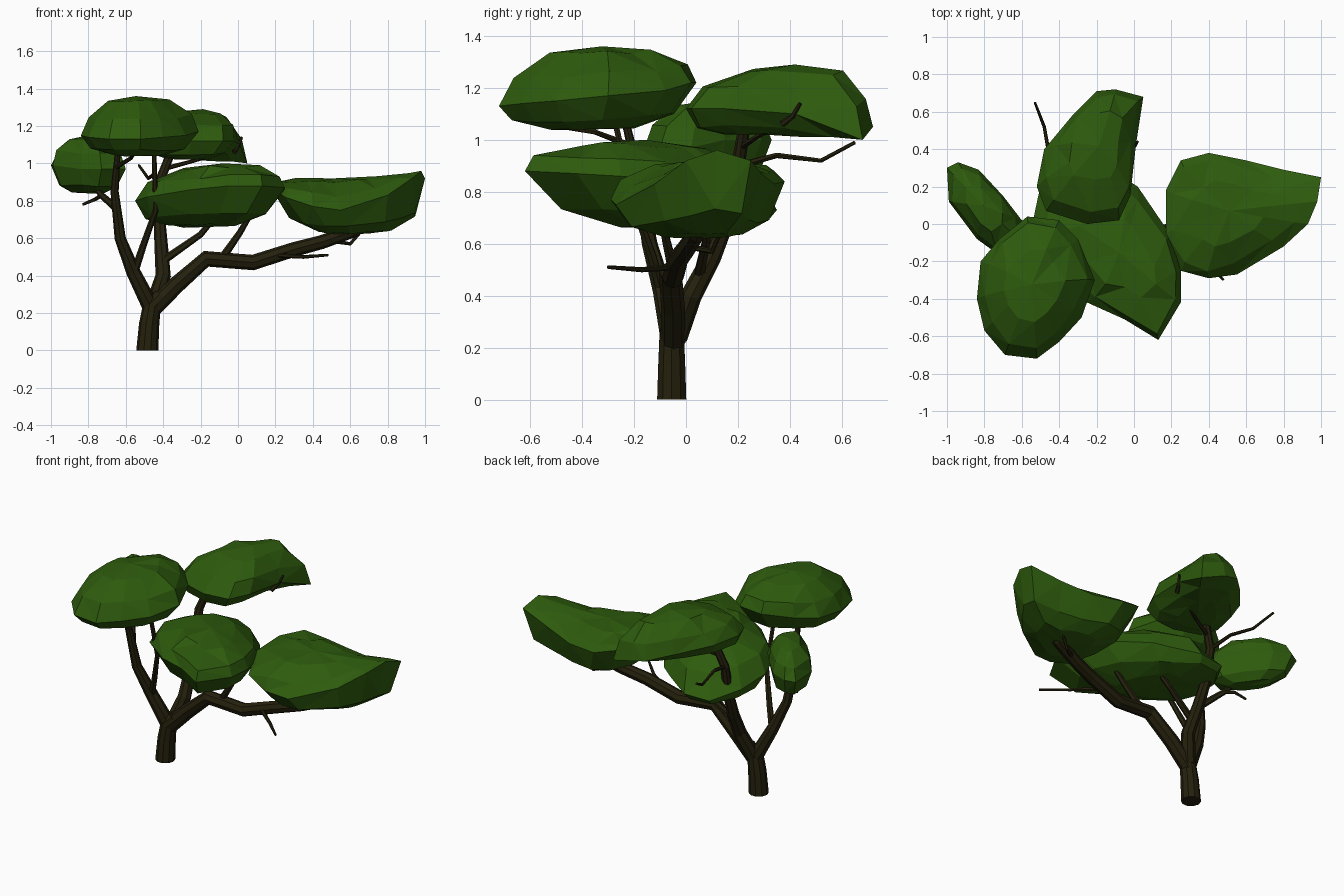
import bpy, bmesh, math, random
from mathutils import Vector

random.seed(4)

if "Cube" in bpy.data.objects:
    bpy.data.objects.remove(bpy.data.objects["Cube"], do_unlink=True)


def make_material(name, colour):
    mat = bpy.data.materials.new(name)
    mat.use_nodes = True
    mat.diffuse_color = colour
    shader = next(n for n in mat.node_tree.nodes if n.type == 'BSDF_PRINCIPLED')
    shader.inputs["Base Color"].default_value = colour
    shader.inputs["Roughness"].default_value = 0.9
    return mat


leaf_green = make_material("leaf green", (0.027, 0.105, 0.004, 1))
bark_brown = make_material("bark brown", (0.018, 0.015, 0.004, 1))


def finish(name, bm, material):
    bmesh.ops.recalc_face_normals(bm, faces=bm.faces)
    mesh = bpy.data.meshes.new(name)
    bm.to_mesh(mesh)
    bm.free()
    mesh.materials.append(material)
    obj = bpy.data.objects.new(name, mesh)
    bpy.context.scene.collection.objects.link(obj)
    return obj


def bridge(bm, lower, upper):
    count = len(lower)
    for i in range(count):
        j = (i + 1) % count
        bm.faces.new((lower[i], lower[j], upper[j], upper[i]))


# Faceted leaf cushion: a rim outline lofted up to a crown and down to a belly,
# with the crown slid one way and the belly the other
def canopy(name, rim, crown, belly, shift=(0, 0)):
    bm = bmesh.new()
    rim = [Vector(p) for p in rim]
    middle = sum(rim, Vector()) / len(rim)
    slide = Vector((shift[0], shift[1], 0))
    levels = [(0.45, -0.95), (0.8, -0.68), (1, 0), (0.86, 0.46), (0.5, 0.87)]
    rings = []
    for scale, height in levels:
        ring = []
        for p in rim:
            limit = crown if height > 0 else belly
            wobble = 0 if height == 0 else random.uniform(-0.04, 0.04)
            spot = middle.lerp(p, scale + wobble) + slide * height
            spot.z = p.z + (limit - p.z) * abs(height) + wobble * 0.2
            ring.append(bm.verts.new(spot))
        rings.append(ring)
    for lower, upper in zip(rings, rings[1:]):
        bridge(bm, lower, upper)
    for ring, z, side in ((rings[0], belly, -1), (rings[-1], crown, 1)):
        spot = middle + slide * side
        tip = bm.verts.new((spot.x, spot.y, z))
        for i, v in enumerate(ring):
            bm.faces.new((v, ring[(i + 1) % len(ring)], tip))
    bmesh.ops.triangulate(bm, faces=bm.faces)
    return finish(name, bm, leaf_green)


# Tapered tube along a path, radius blending from start to end
def limb(name, path, start, end, sides=8):
    bm = bmesh.new()
    path = [Vector(p) for p in path]
    last = len(path) - 1
    rings = []
    for i, p in enumerate(path):
        along = (path[min(i + 1, last)] - path[max(i - 1, 0)]).normalized()
        if i == 0 and p.z == 0:
            along = Vector((0, 0, 1))
        side = along.cross(Vector((0, 1, 0))).normalized()
        other = along.cross(side)
        radius = start + (end - start) * i / last
        ring = []
        for k in range(sides):
            a = math.tau * k / sides
            ring.append(bm.verts.new(p + radius * (side * math.cos(a) + other * math.sin(a))))
        rings.append(ring)
    for lower, upper in zip(rings, rings[1:]):
        bridge(bm, lower, upper)
    bm.faces.new(rings[0])
    bm.faces.new(rings[-1])
    return finish(name, bm, bark_brown)


# Leaf cushions
canopy("front_canopy", [
    (-.21, -.3, 1.17), (-.28, -.5, 1.15), (-.4, -.63, 1.14), (-.52, -.72, 1.13),
    (-.69, -.7, 1.13), (-.8, -.57, 1.14), (-.84, -.4, 1.15), (-.82, -.2, 1.17),
    (-.72, -.08, 1.19), (-.57, .04, 1.22), (-.4, .02, 1.22), (-.3, -.08, 1.19)],
    1.36, 1.04, (0, .02))
canopy("back_canopy", [
    (.05, .68, 1), (-.1, .72, 1.05), (-.2, .71, 1.07), (-.33, .58, 1.1),
    (-.48, .4, 1.13), (-.52, .2, 1.13), (-.47, .07, 1.12), (-.25, 0, 1.12),
    (-.08, .02, 1.12), (-.02, .15, 1.12), (.01, .42, 1.1)],
    1.29, 1.02, (.03, .06))
canopy("left_canopy", [
    (-1, .3, .99), (-.94, .33, 1), (-.83, .29, 1), (-.7, .15, 1),
    (-.6, .02, .97), (-.6, -.1, .97), (-.73, -.16, .97), (-.84, -.08, .97),
    (-.99, .12, .99)],
    1.15, .84)
canopy("middle_canopy", [
    (.13, -.62, .88), (.25, -.42, .87), (.25, -.25, .86), (.19, -.05, .84),
    (.02, .2, .78), (-.06, .25, .76), (-.23, .35, .73), (-.4, .33, .72),
    (-.51, .16, .76), (-.55, -.03, .8), (-.49, -.21, .82), (-.25, -.42, .86),
    (-.05, -.51, .88)],
    1.0, .66, (.05, -.06))
canopy("right_canopy", [
    (1, .25, .92), (.8, .29, .87), (.6, .34, .83), (.4, .38, .84), (.25, .34, .88),
    (.17, .18, .89), (.17, -.05, .88), (.25, -.25, .82), (.4, -.29, .77),
    (.55, -.27, .75), (.8, -.12, .83), (.93, 0, .92), (.98, .12, .96)],
    .92, .62, (-.05, 0))

# Trunk and main limbs
limb("trunk", [(-.485, -.055, 0), (-.475, -.055, .14), (-.46, -.055, .24), (-.41, -.05, .29)],
     .059, .045, 10)
limb("right_limb", [
    (-.46, -.05, .22), (-.33, -.05, .35), (-.17, -.06, .49), (.08, -.05, .47),
    (.3, -.03, .54), (.45, 0, .58), (.62, .04, .64), (.72, .06, .72)], .048, .033)
limb("left_limb", [
    (-.46, -.05, .22), (-.56, -.09, .42), (-.63, -.14, .6), (-.66, -.18, .85),
    (-.64, -.24, 1.1)], .046, .014)
limb("back_limb", [
    (-.45, -.04, .24), (-.4, .02, .4), (-.41, .1, .55), (-.42, .16, .7),
    (-.42, .2, .9), (-.35, .23, 1.08)], .046, .022)

# Small branches and twigs
twigs = {
    "front_branch": [(-.56, -.09, .4), (-.51, -.13, .55), (-.44, -.2, .75), (-.45, -.28, 1.1)],
    "inner_branch": [(-.4, .05, .48), (-.2, .08, .62), (-.05, .05, .8)],
    "middle_branch": [(-.08, -.05, .5), (.01, -.08, .63), (.11, -.12, .8)],
    "left_branch": [(-.65, -.16, .76), (-.73, -.04, .83), (-.8, .05, .92)],
    "left_twig": [(-.73, -.04, .83), (-.76, .02, .81), (-.83, .04, .78)],
    "back_twig": [(-.42, .2, .9), (-.45, .35, .94), (-.48, .52, .92), (-.53, .65, .99)],
    "front_twig": [(-.65, -.22, .98), (-.57, -.35, 1.03), (-.55, -.55, 1.06)],
    "upper_twig": [(-.4, .21, .97), (-.25, .27, 1.01), (-.1, .35, 1.05)],
    "tip_twig": [(-.02, .37, 1.06), (0, .41, 1.09), (.02, .44, 1.14)],
    "low_twig": [(.2, -.05, .51), (.35, -.17, .5), (.48, -.3, .51)],
    "right_twig": [(.48, .01, .59), (.6, .1, .57), (.68, .14, .66)],
}
for name, path in twigs.items():
    thick = "branch" in name
    limb(name, path, .022 if thick else .013, .012 if thick else .007, 6)
